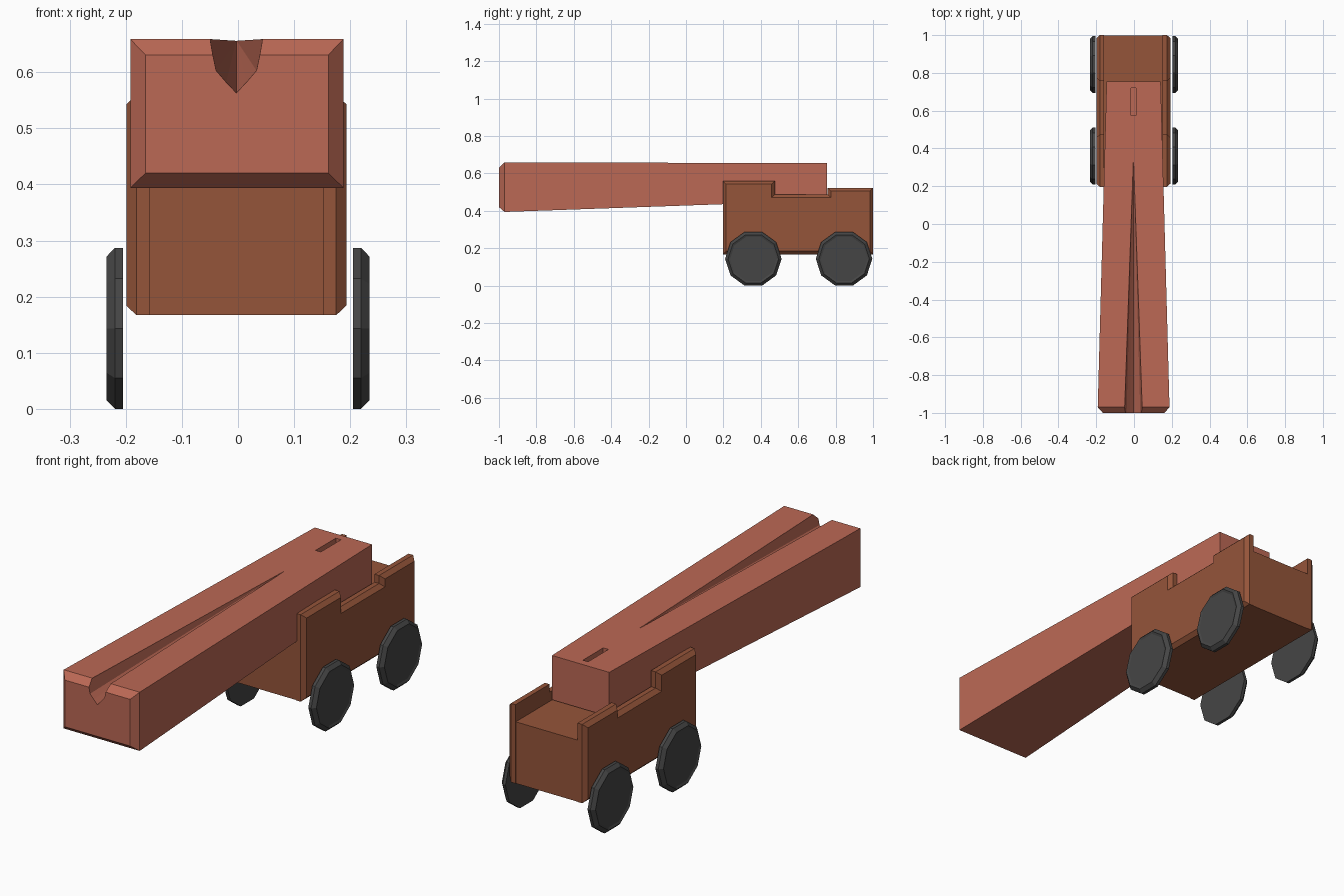
import bpy, bmesh, math
from mathutils import Vector

if "Cube" in bpy.data.objects:
    bpy.data.objects.remove(bpy.data.objects["Cube"])


def material(name, rgb):
    m = bpy.data.materials.new(name)
    m.diffuse_color = (*rgb, 1)
    m.use_nodes = True
    m.node_tree.nodes["Principled BSDF"].inputs["Base Color"].default_value = m.diffuse_color
    return m


BEAM = material("red_wood", (0.50, 0.14, 0.09))
CART = material("brown_wood", (0.30, 0.09, 0.042))
TYRE = material("dark_grey", (0.06, 0.06, 0.06))


def finish(bm, name, mat):
    bmesh.ops.recalc_face_normals(bm, faces=bm.faces)
    me = bpy.data.meshes.new(name)
    bm.to_mesh(me)
    bm.free()
    me.materials.append(mat)
    ob = bpy.data.objects.new(name, me)
    bpy.context.collection.objects.link(ob)
    return ob


def loft(rings, name, mat):
    """Skin equal-length rings of points and cap both ends."""
    bm = bmesh.new()
    vs = [[bm.verts.new(p) for p in r] for r in rings]
    n = len(rings[0])
    for a, b in zip(vs, vs[1:]):
        for i in range(n):
            j = (i + 1) % n
            bm.faces.new((a[i], a[j], b[j], b[i]))
    bm.faces.new(vs[0])
    bm.faces.new(vs[-1])
    return finish(bm, name, mat)


def rect(y, hw, z0, z1, cx=-0.002):
    return [(cx - hw, y, z0), (cx + hw, y, z0), (cx + hw, y, z1), (cx - hw, y, z1)]


def cut(ob, cutter):
    mod = ob.modifiers.new("cut", 'BOOLEAN')
    mod.object = cutter
    mod.solver = 'EXACT'
    cutter.hide_render = True
    cutter.hide_set(True)


# Tapered beam with a chamfered front end
beam = loft([rect(-1, 0.163, 0.42, 0.631), rect(-0.97, 0.19, 0.394, 0.659),
             rect(0.755, 0.143, 0.455, 0.655)], "beam", BEAM)

# Tapering groove along the top of the beam
shape = [(-0.052, 0.70), (-0.047, 0.655), (-0.036, 0.603), (-0.018, 0.582), (0, 0.563),
         (0.018, 0.582), (0.036, 0.603), (0.047, 0.655), (0.052, 0.70)]
rings = []
for y in (-1.05, 0.33):
    k = max((0.36 - y) / 1.36, 0.02)
    rings.append([(x * k - 0.003, y, 0.657 + (z - 0.657) * k) for x, z in shape])
cut(beam, loft(rings, "groove_cutter", BEAM))

# Small slot near the rear
cut(beam, loft([rect(0.575, 0.013, 0.615, 0.70), rect(0.72, 0.013, 0.615, 0.70)],
               "slot_cutter", BEAM))

# Cart body
loft([rect(0.2, 0.16, 0.167, 0.445), rect(0.998, 0.16, 0.167, 0.445)], "cart_body", CART)

# Notched side boards with a chamfered outer face
profile = [(0.197, 0.167), (1.0, 0.167), (1.0, 0.523), (0.757, 0.523),
           (0.757, 0.487), (0.475, 0.487), (0.475, 0.56), (0.197, 0.56)]
for s, side in ((-1, "left"), (1, "right")):
    bm = bmesh.new()
    face = bm.faces.new([bm.verts.new((s * 0.155 - 0.003, y, z)) for y, z in profile])
    ext = bmesh.ops.extrude_face_region(bm, geom=[face], use_keep_orig=True)["geom"]
    bmesh.ops.translate(bm, verts=[v for v in ext if isinstance(v, bmesh.types.BMVert)],
                        vec=Vector((s * 0.023, 0, 0)))
    bmesh.ops.recalc_face_normals(bm, faces=bm.faces)
    outer = max(bm.faces, key=lambda f: s * f.calc_center_median().x)
    bmesh.ops.inset_region(bm, faces=[outer], thickness=0.017, depth=0.018,
                           use_even_offset=True, use_boundary=True)
    finish(bm, side + "_side_board", CART)

# Ten-sided wheels with a chamfered rim
for s, side in ((-1, "left"), (1, "right")):
    for y, end in ((0.36, "front"), (0.845, "rear")):
        rings = [[(s * x, y + r * math.cos(i * math.pi / 5),
                   0.1435 + r * math.sin(i * math.pi / 5)) for i in range(10)]
                 for x, r in ((0.205, 0.151), (0.219, 0.151), (0.234, 0.135),
                              (0.230, 0.124))]
        loft(rings, f"{end}_{side}_wheel", TYRE)
